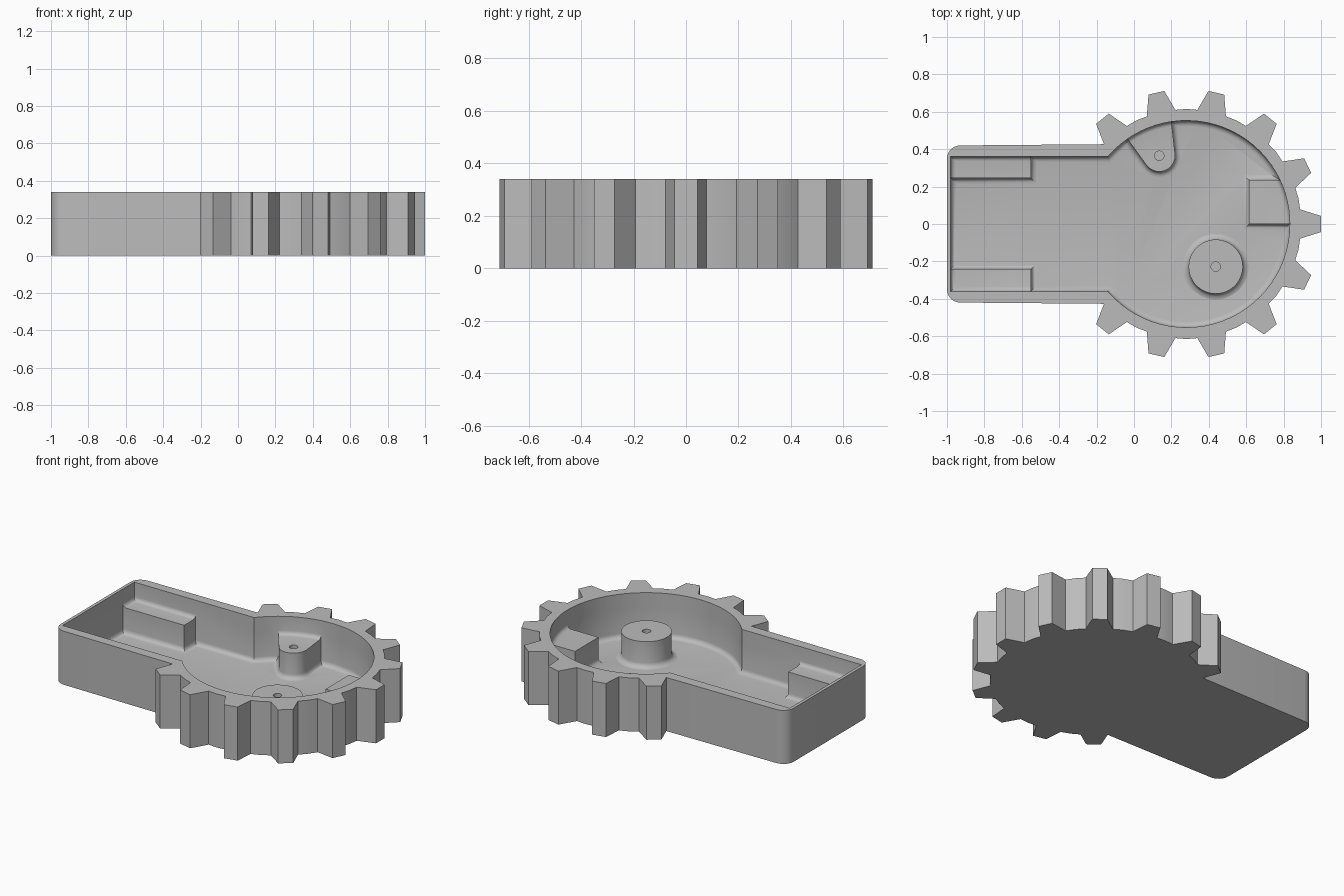
import bpy, bmesh
from math import cos, sin, pi, radians, ceil, degrees, asin, acos
from mathutils import Matrix, Vector

if "Cube" in bpy.data.objects:
    bpy.data.objects.remove(bpy.data.objects["Cube"])

HEIGHT, FLOOR, SHELF = 0.34, 0.06, 0.225
GEAR_X, POCKET_R = 0.28, 0.553
TEETH = 14

grey = bpy.data.materials.new("plain_grey")
grey.use_nodes = True
grey.diffuse_color = (0.5, 0.5, 0.5, 1)
grey.node_tree.nodes["Principled BSDF"].inputs["Base Color"].default_value = (0.5, 0.5, 0.5, 1)


def arc(cx, cy, r, start, end, step=5):
    """Points on an arc, angles in degrees, ends included."""
    n = max(2, ceil(abs(end - start) / step))
    angles = [radians(start + (end - start) * i / n) for i in range(n + 1)]
    return [(cx + r * cos(a), cy + r * sin(a)) for a in angles]


def to_object(bm, name):
    bmesh.ops.recalc_face_normals(bm, faces=bm.faces)
    mesh = bpy.data.meshes.new(name)
    bm.to_mesh(mesh)
    bm.free()
    mesh.materials.append(grey)
    obj = bpy.data.objects.new(name, mesh)
    bpy.context.collection.objects.link(obj)
    return obj


def prism(name, points, z0, z1, fillet=0, turn=None):
    """Extrude an outline; optionally round its bottom rim."""
    clean = []
    for p in points:
        if not clean or (Vector(p) - Vector(clean[-1])).length > 0.0005:
            clean.append(p)
    bm = bmesh.new()
    base = bm.faces.new([bm.verts.new((x, y, z0)) for x, y in clean])
    rim = list(base.edges)
    top = bmesh.ops.extrude_face_region(bm, geom=[base], use_keep_orig=True)
    verts = [v for v in top["geom"] if isinstance(v, bmesh.types.BMVert)]
    bmesh.ops.translate(bm, verts=verts, vec=(0, 0, z1 - z0))
    bmesh.ops.recalc_face_normals(bm, faces=bm.faces)
    if fillet:
        bmesh.ops.bevel(bm, geom=rim, offset=fillet, segments=4, profile=0.5,
                        affect='EDGES', clamp_overlap=False)
    if turn:
        bm.transform(turn)
    return to_object(bm, name)


def activate(obj):
    bpy.ops.object.select_all(action='DESELECT')
    obj.select_set(True)
    bpy.context.view_layer.objects.active = obj


def cut(obj, cutter):
    activate(obj)
    mod = obj.modifiers.new("cut", 'BOOLEAN')
    mod.operation = 'DIFFERENCE'
    mod.solver = 'EXACT'
    mod.object = cutter
    bpy.ops.object.modifier_apply(modifier=mod.name)
    bpy.data.objects.remove(cutter)


# Housing outline: rounded handle end running into the gear teeth
outline = arc(-0.93, 0.42 - 0.07, 0.07, 180, 90, 15)[::-1]
outline += arc(-0.93, -0.35, 0.07, 180, 270, 15)
for k in range(-5, 6):
    mid = 2 * pi * k / TEETH
    for r, off in ((0.613, -0.128), (0.721, -0.06), (0.721, 0.06), (0.613, 0.128)):
        outline.append((GEAR_X + r * cos(mid + off), r * sin(mid + off)))
    if k < 5:
        mid += pi / TEETH
        outline.append((GEAR_X + 0.615 * cos(mid), 0.615 * sin(mid)))
housing = prism("gear_housing", outline, 0, HEIGHT)

# Round pocket wall, split where the raised shelves meet it
join = 180 - degrees(asin(0.36 / POCKET_R))
stops = [-join, 0, degrees(asin(0.235 / POCKET_R)),
         degrees(acos(-0.08 / POCKET_R)), 124.7, join]
walls = [arc(GEAR_X, 0, POCKET_R, a, b) for a, b in zip(stops, stops[1:])]

# Deep pocket goes around the handle ledges, side block and screw post
deep = [(-0.98, 0.245), (-0.98, -0.24), (-0.55, -0.24), (-0.55, -0.36)]
deep += walls[0] + [(0.615, 0), (0.615, 0.235)] + walls[2]
deep += arc(0.135, 0.365, 0.085, 5, -145, 15) + walls[4]
deep += [(-0.55, 0.36), (-0.55, 0.245)]
cut(housing, prism("deep_cutter", deep, FLOOR, 0.5, 0.03))

# Shallow pocket levels the tops of those shelves
shallow = [(-0.98, 0.36), (-0.98, -0.36), (-0.55, -0.36)]
shallow += [p for wall in walls for p in wall] + [(-0.55, 0.36)]
cut(housing, prism("shallow_cutter", shallow, SHELF, 0.5, 0.025))

# Screw hole in the post beside the wall
cut(housing, prism("hole_cutter", arc(0.135, 0.365, 0.025, 0, 345, 15), 0.1, 0.5))

# Cable notch in the end wall
notch = [(0.165, 0.5), (-0.165, 0.5)]
notch += arc(-0.115, HEIGHT - 0.03, 0.05, 180, 270, 15)
notch += arc(0.115, HEIGHT - 0.03, 0.05, 270, 360, 15)
yz_to_x = Matrix(((0, 0, 1, 0), (1, 0, 0, 0), (0, 1, 0, 0), (0, 0, 0, 1)))
cut(housing, prism("notch_cutter", notch, -1.1, -0.95, turn=yz_to_x))

# Round screw boss with a flared foot and a blind hole
profile = [(0, 0.12), (0.025, 0.12), (0.025, SHELF), (0.145, SHELF), (0.145, 0.09),
           (0.149, 0.075), (0.16, 0.064), (0.175, FLOOR), (0.175, 0.05)]
bm = bmesh.new()
verts = [bm.verts.new((r, 0, z)) for r, z in profile]
edges = [bm.edges.new(pair) for pair in zip(verts, verts[1:])]
bmesh.ops.spin(bm, geom=verts + edges, cent=(0, 0, 0), axis=(0, 0, 1),
               angle=2 * pi, steps=48)
bmesh.ops.remove_doubles(bm, verts=bm.verts, dist=0.0005)
bmesh.ops.translate(bm, verts=bm.verts, vec=(0.437, -0.228, 0))
boss = to_object(bm, "screw_boss")

for obj in (housing, boss):
    activate(obj)
    bpy.ops.object.shade_smooth_by_angle(angle=radians(32))
